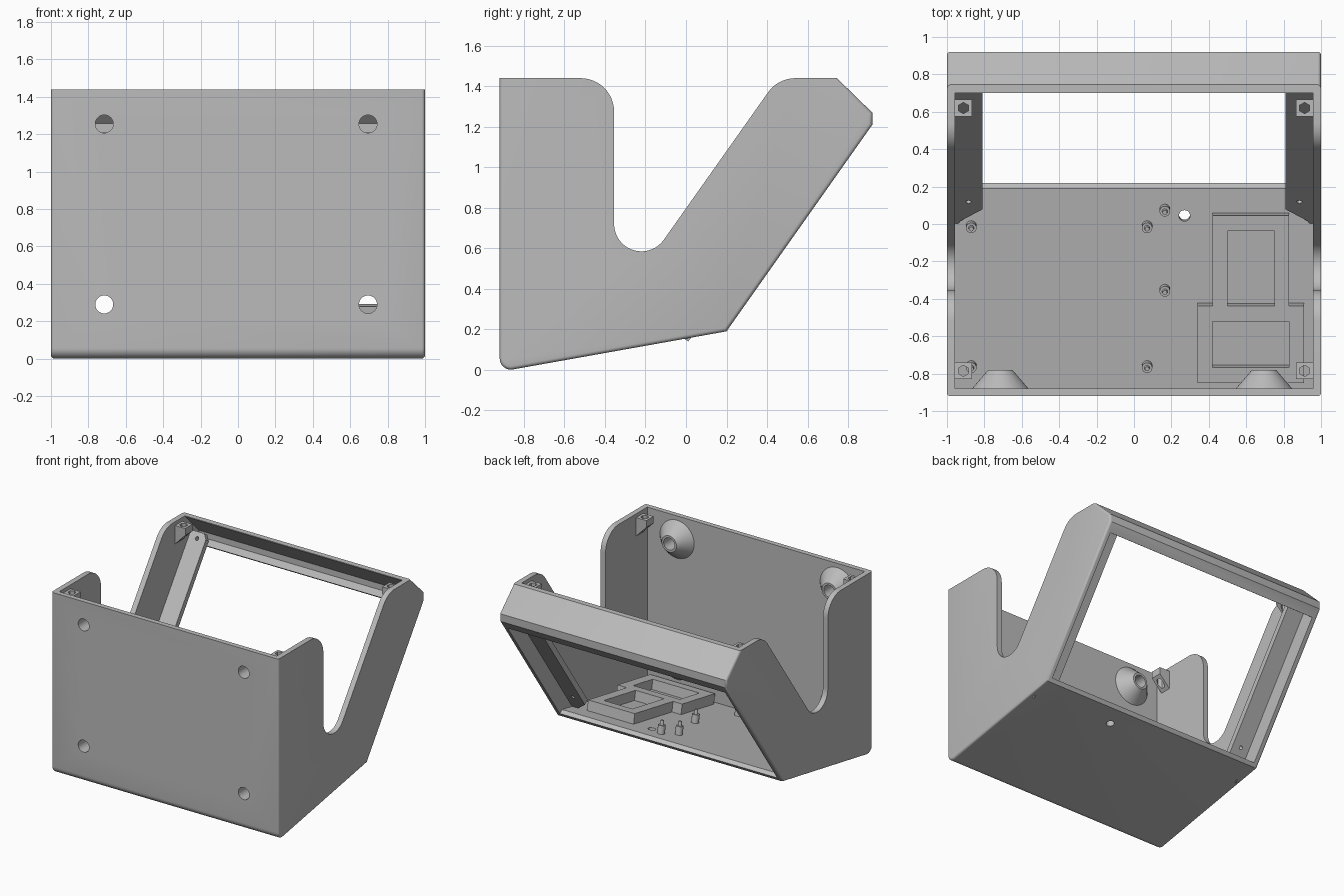
import bpy, bmesh
from math import sin, cos, radians, pi, atan2
from mathutils import Vector

cube = bpy.data.objects.get("Cube")
if cube:
    bpy.data.objects.remove(cube)

grey = bpy.data.materials.new("plain_grey")
grey.use_nodes = True
colour = (0.5, 0.5, 0.5, 1)
grey.diffuse_color = colour
bsdf = grey.node_tree.nodes["Principled BSDF"]
bsdf.inputs["Base Color"].default_value = colour
bsdf.inputs["Roughness"].default_value = 0.6

X, Y, Z = Vector((1, 0, 0)), Vector((0, 1, 0)), Vector((0, 0, 1))
O = Vector((0, 0, 0))
tilt = atan2(0.19, 1.06)
FLOOR = Vector((0, cos(tilt), sin(tilt)))          # direction up the floor
FLOOR_N = X.cross(FLOOR)
FLOOR_O = Vector((0, 0, 0.204))
RISE = Vector((0, 0.72, 1.02)).normalized()        # direction up the sloped back
RISE_N = X.cross(RISE)
RISE_O = Vector((0, 0.2, 0.19))


def finish(bm, name):
    bmesh.ops.recalc_face_normals(bm, faces=bm.faces)
    mesh = bpy.data.meshes.new(name)
    bm.to_mesh(mesh)
    bm.free()
    mesh.materials.append(grey)
    ob = bpy.data.objects.new(name, mesh)
    bpy.context.collection.objects.link(ob)
    return ob


def prism(name, pts, origin, u, v, start, end, round_sides=0):
    """Extrude a profile drawn in the u-v plane along its normal."""
    w = u.cross(v)
    bm = bmesh.new()
    ring = [bm.verts.new(origin + u * a + v * b + w * start) for a, b in pts]
    face = bm.faces.new(ring)
    new = bmesh.ops.extrude_face_region(bm, geom=[face])["geom"]
    moved = [g for g in new if isinstance(g, bmesh.types.BMVert)]
    bmesh.ops.translate(bm, verts=moved, vec=w * (end - start))
    if round_sides:
        edges = [e for e in bm.edges
                 if abs(e.verts[0].co.x - e.verts[1].co.x) < 0.01
                 and min(p.co.z for p in e.verts) < 1.43]
        bmesh.ops.bevel(bm, geom=edges, offset=round_sides, segments=4,
                        profile=0.5, affect='EDGES', clamp_overlap=True)
    return finish(bm, name)


def rod(name, base, axis, r1, r2, length, sides=32):
    bm = bmesh.new()
    bmesh.ops.create_cone(bm, cap_ends=True, segments=sides,
                          radius1=r1, radius2=r2, depth=length)
    rot = Z.rotation_difference(axis).to_matrix()
    for p in bm.verts:
        p.co = rot @ (p.co + Z * length / 2) + base
    return finish(bm, name)


def combine(ob, others, operation='DIFFERENCE'):
    bpy.context.view_layer.objects.active = ob
    for other in others:
        mod = ob.modifiers.new("cut", 'BOOLEAN')
        mod.operation = operation
        mod.solver = 'EXACT'
        mod.object = other
        bpy.ops.object.modifier_apply(modifier=mod.name)
        bpy.data.objects.remove(other)


def arc(cx, cy, r, a0, a1, n=12):
    angles = [radians(a0 + (a1 - a0) * i / n) for i in range(n + 1)]
    return [(cx + r * cos(a), cy + r * sin(a)) for a in angles]


def rect(x0, x1, y0, y1):
    return [(x0, y0), (x1, y0), (x1, y1), (x0, y1)]


# Shell: side profile with rounded edges
outer = [(-0.92, 1.44)] + arc(-0.865, 0.056, 0.055, 180, 280, 8) + [
    (0.2, 0.19), (0.92, 1.21), (0.92, 1.27), (0.745, 1.44)]
shell = prism("enclosure_shell", outer, O, Y, Z, -1, 1, 0.018)

# Interior, open at the top and through the sloped back
inside = prism("interior_cutter", [
    (-0.88, 1.6), (-0.88, 0.046), (0.19, 0.238), (0.353, 0.123), (1.0, 1.055),
    (0.845, 1.168), (0.875, 1.21), (0.875, 1.258), (0.7, 1.435), (0.7, 1.6)],
    O, Y, Z, -0.957, 0.957)

# Rounded notch through both side walls
notch = prism("notch_cutter",
              [(-0.52, 1.6)] + arc(-0.52, 1.275, 0.165, 90, 0)
              + arc(-0.22, 0.72, 0.135, 180, 325, 20)
              + arc(0.54, 1.275, 0.165, 145, 90) + [(0.54, 1.6)],
              O, Y, Z, -1.2, 1.2)

# Cable hole in the floor
cable = rod("cable_cutter", FLOOR_O + X * 0.27 + FLOOR * 0.045 - FLOOR_N * 0.2,
            FLOOR_N, 0.03, 0.03, 0.4)
combine(shell, [inside, notch, cable])

# Screw holes and conical bosses on the front wall
parts = [shell]
for side, x in (("right", -0.715), ("left", 0.695)):
    for level, z in (("lower", 0.29), ("upper", 1.255)):
        hole = rod("hole_cutter", Vector((x, -1, z)), Y, 0.048, 0.048, 0.4)
        combine(shell, [hole])
        boss = rod(f"{level}_{side}_boss", Vector((x, -0.885, z)), Y,
                   0.155, 0.065, 0.105, 48)
        hole = rod("hole_cutter", Vector((x, -1, z)), Y, 0.048, 0.048, 0.4)
        combine(boss, [hole])
        parts.append(boss)

for side, s in (("right", -1), ("left", 1)):
    # Recessed mounting flange along the sloped back
    flange = prism(f"{side}_flange", [
        (s * 0.96, -0.15), (s * 0.93, -0.08), (s * 0.81, 0.03),
        (s * 0.81, 1.2), (s * 0.84, 1.24), (s * 0.96, 1.24)],
        RISE_O, X, RISE, 0.125, 0.17)
    combine(flange, [rod("hole_cutter", RISE_O + X * s * 0.885 + RISE * t,
                         RISE_N, 0.014, 0.014, 0.4) for t in (0.1, 1.19)])
    parts.append(flange)

    # Lid brackets with a hexagonal nut pocket and a slanted underside
    for end, y in (("front", -0.785), ("back", 0.62)):
        bracket = prism(f"{end}_{side}_bracket", [
            (s * 0.867, 1.41), (s * 0.96, 1.41), (s * 0.96, 1.26),
            (s * 0.867, 1.355)], Vector((0, y, 0)), X, Z, -0.045, 0.045)
        combine(bracket, [rod("nut_cutter", Vector((s * 0.912, y, 1.2)), Z,
                              0.03, 0.03, 0.4, 6)])
        parts.append(bracket)

# Module holder: two joined blocks with pockets
holder = prism("module_holder", [
    (0.34, -0.85), (0.91, -0.85), (0.91, -0.43), (0.83, -0.43),
    (0.83, 0.06), (0.42, 0.06), (0.42, -0.43), (0.34, -0.43)],
    FLOOR_O, X, FLOOR, -0.01, 0.08)
combine(holder, [
    prism("pocket_cutter", rect(0.42, 0.83, -0.765, -0.515),
          FLOOR_O, X, FLOOR, 0.003, 0.2),
    prism("pocket_cutter", rect(0.5, 0.75, -0.43, -0.025),
          FLOOR_O, X, FLOOR, 0.003, 0.2)])
parts.append(holder)

# Board standoffs with locating pins
spots = [(x, y) for x in (-0.87, 0.07) for y in (-0.77, -0.01)]
spots += [(0.165, 0.08), (0.165, -0.355)]
for i, (x, y) in enumerate(spots):
    base = FLOOR_O + X * x + FLOOR * y - FLOOR_N * 0.01
    post = rod(f"standoff_{i + 1}", base, FLOOR_N, 0.028, 0.028, 0.075, 24)
    pin = rod("pin", base + FLOOR_N * 0.06, FLOOR_N, 0.016, 0.012, 0.05, 16)
    combine(post, [pin], 'UNION')
    parts.append(post)

# Smooth curved faces, keep hard edges
for ob in bpy.context.selected_objects:
    ob.select_set(False)
for ob in parts:
    ob.select_set(True)
bpy.context.view_layer.objects.active = shell
bpy.ops.object.shade_smooth_by_angle(angle=pi / 6)
